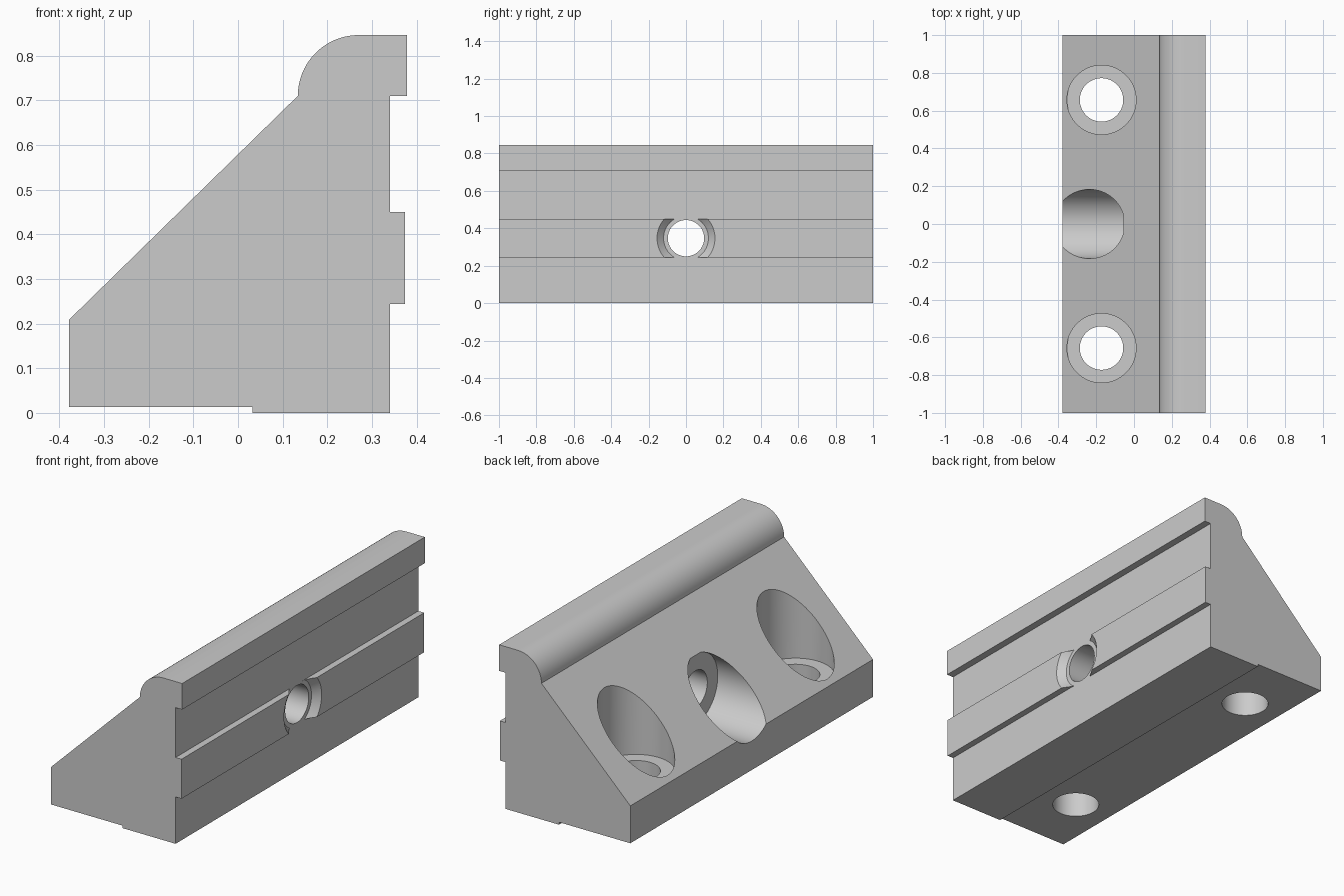
import bpy, bmesh, math
from mathutils import Matrix, Vector

cube = bpy.data.objects.get("Cube")
if cube:
    bpy.data.objects.remove(cube, do_unlink=True)

grey = bpy.data.materials.new("plain_grey")
grey.use_nodes = True
grey.diffuse_color = (0.6, 0.6, 0.6, 1)
grey.node_tree.nodes["Principled BSDF"].inputs["Base Color"].default_value = (0.6, 0.6, 0.6, 1)


def make_object(name, bm):
    bmesh.ops.recalc_face_normals(bm, faces=bm.faces)
    mesh = bpy.data.meshes.new(name)
    bm.to_mesh(mesh)
    bm.free()
    mesh.materials.append(grey)
    obj = bpy.data.objects.new(name, mesh)
    bpy.context.collection.objects.link(obj)
    return obj


def prism(name, outline, half_length):
    """Extrude an XZ outline along Y."""
    bm = bmesh.new()
    face = bm.faces.new([bm.verts.new((x, -half_length, z)) for x, z in outline])
    new = bmesh.ops.extrude_face_region(bm, geom=[face])["geom"]
    verts = [v for v in new if isinstance(v, bmesh.types.BMVert)]
    bmesh.ops.translate(bm, verts=verts, vec=(0, 2 * half_length, 0))
    return make_object(name, bm)


def stepped_drill(name, profile, matrix, segments=72):
    """Revolve (radius, height) steps around Z into a closed cutter."""
    bm = bmesh.new()
    rings = []
    for r, h in profile:
        angles = [2 * math.pi * i / segments for i in range(segments)]
        rings.append([bm.verts.new((r * math.cos(a), r * math.sin(a), h)) for a in angles])
    for low, high in zip(rings, rings[1:]):
        for i in range(segments):
            j = (i + 1) % segments
            bm.faces.new((low[i], low[j], high[j], high[i]))
    bm.faces.new(rings[0])
    bm.faces.new(rings[-1])
    bm.transform(matrix)
    cutter = make_object(name, bm)
    cutter.hide_render = True
    return cutter


# Bracket body: sloped side, rounded top lip, rear rib and stepped base
r = 0.136
cx, cz = 0.27, 0.71
lip = [(cx - r * math.cos(t), cz + r * math.sin(t))
       for t in (math.pi / 2 * i / 24 for i in range(25))]
outline = [(-0.379, 0.013), (-0.379, 0.208)] + lip + [
    (0.378, 0.846), (0.378, 0.71), (0.34, 0.71),
    (0.34, 0.45), (0.374, 0.45), (0.374, 0.244), (0.34, 0.244),
    (0.34, 0), (0.033, 0), (0.033, 0.013)]
body = prism("bracket_body", outline, 1.0)

# Vertical counterbored screw holes at both ends
cutters = []
for side, y in (("front", -0.657), ("back", 0.657)):
    cutters.append(stepped_drill(
        side + "_screw_hole",
        [(0.115, -0.1), (0.115, 0.205), (0.183, 0.205), (0.183, 1.0)],
        Matrix.Translation((-0.172, y, 0))))

# Horizontal middle hole: wide bore, through hole, countersink in the rib
along_x = Matrix.Translation((0, 0, 0.347)) @ Vector((0, 0, 1)).rotation_difference(
    Vector((1, 0, 0))).to_matrix().to_4x4()
cutters.append(stepped_drill(
    "middle_hole",
    [(0.183, -0.6), (0.183, -0.055), (0.097, -0.055), (0.097, 0.3401),
     (0.12, 0.3401), (0.155, 0.374), (0.175, 0.394)],
    along_x))

bpy.ops.object.select_all(action="DESELECT")
bpy.context.view_layer.objects.active = body
body.select_set(True)
for cutter in cutters:
    mod = body.modifiers.new(cutter.name, "BOOLEAN")
    mod.operation = "DIFFERENCE"
    mod.solver = "EXACT"
    mod.object = cutter
    bpy.ops.object.modifier_apply(modifier=mod.name)
for cutter in cutters:
    bpy.data.objects.remove(cutter, do_unlink=True)

bpy.ops.object.shade_smooth_by_angle(angle=math.radians(25))
